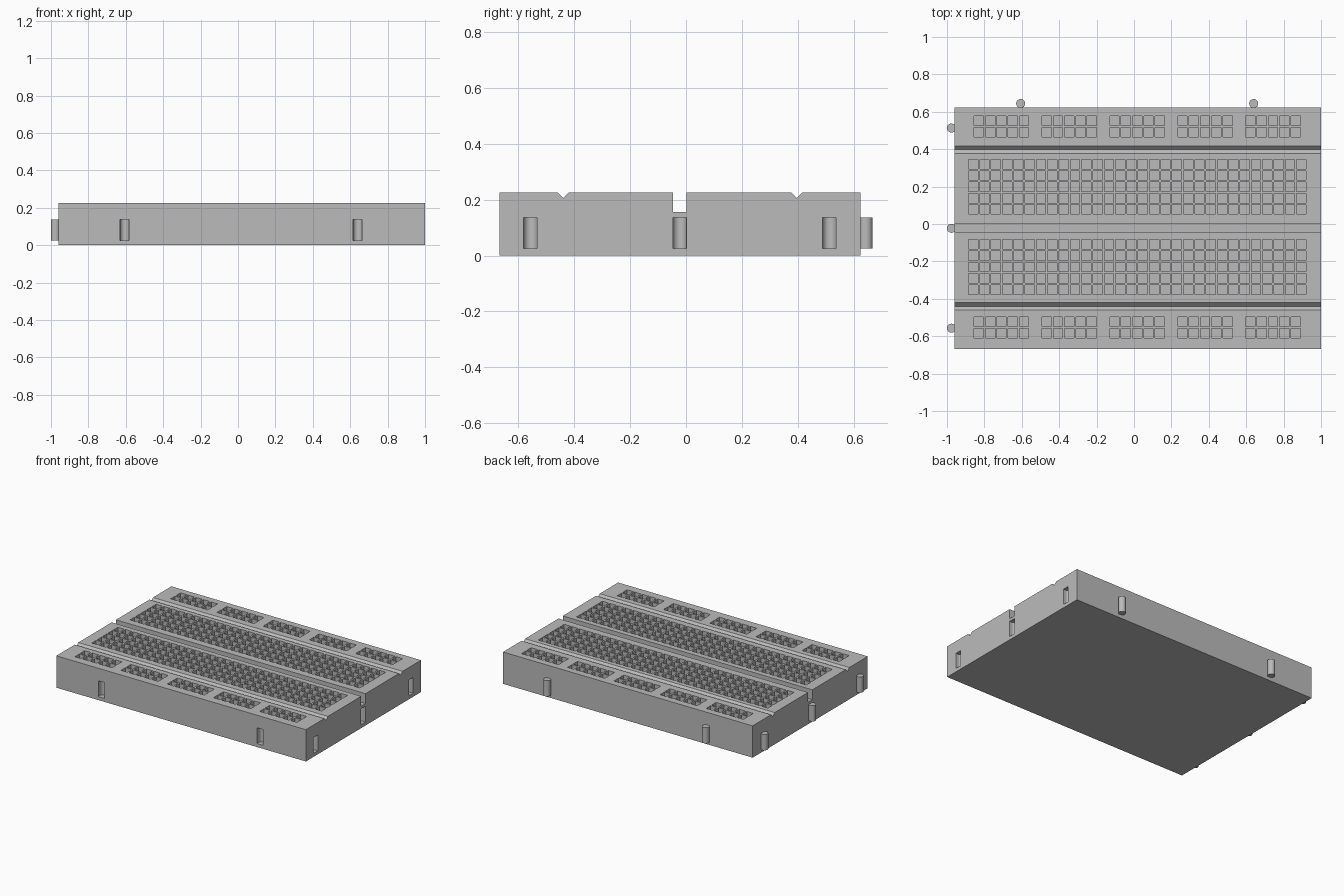
import bpy
import bmesh
from math import radians
from mathutils import Matrix, Vector

cube = bpy.data.objects.get("Cube")
if cube:
    bpy.data.objects.remove(cube, do_unlink=True)

# Main dimensions
LEFT, RIGHT, FRONT, BACK, TOP = -0.96, 1.0, -0.667, 0.624, 0.226
PITCH, HOLE, HOLE_DEPTH = 0.0605, 0.05, 0.1
PEG_R, PEG_LOW, PEG_HIGH = 0.024, 0.025, 0.137
PEG_X = (-0.606, 0.64)
PEG_Y = (-0.557, -0.023, 0.513)

grey = bpy.data.materials.new("grey plastic")
grey.use_nodes = True
grey.diffuse_color = (0.5, 0.5, 0.5, 1)
grey.node_tree.nodes["Principled BSDF"].inputs["Base Color"].default_value = (0.5, 0.5, 0.5, 1)


def make_object(name, bm):
    bmesh.ops.recalc_face_normals(bm, faces=bm.faces)
    mesh = bpy.data.meshes.new(name)
    bm.to_mesh(mesh)
    bm.free()
    mesh.materials.append(grey)
    obj = bpy.data.objects.new(name, mesh)
    bpy.context.collection.objects.link(obj)
    return obj


def add_box(bm, x0, x1, y0, y1, z0, z1):
    size = Matrix.Diagonal((x1 - x0, y1 - y0, z1 - z0, 1))
    centre = Matrix.Translation(((x0 + x1) / 2, (y0 + y1) / 2, (z0 + z1) / 2))
    bmesh.ops.create_cube(bm, size=1, matrix=centre @ size)


def add_peg(bm, x, y):
    bmesh.ops.create_cone(bm, cap_ends=True, segments=32, radius1=PEG_R, radius2=PEG_R,
                          depth=PEG_HIGH - PEG_LOW,
                          matrix=Matrix.Translation((x, y, (PEG_LOW + PEG_HIGH) / 2)))


def smooth(obj):
    bpy.ops.object.select_all(action='DESELECT')
    obj.select_set(True)
    bpy.context.view_layer.objects.active = obj
    bpy.ops.object.shade_smooth_by_angle(angle=radians(30))


def cut(target, bm):
    cutter = make_object("cutter", bm)
    cutter.hide_render = True
    mod = target.modifiers.new("cut", 'BOOLEAN')
    mod.operation, mod.solver, mod.object = 'DIFFERENCE', 'EXACT', cutter
    bpy.ops.object.select_all(action='DESELECT')
    target.select_set(True)
    bpy.context.view_layer.objects.active = target
    bpy.ops.object.modifier_apply(modifier=mod.name)
    bpy.data.objects.remove(cutter, do_unlink=True)


# Body: end profile with two V grooves and the centre channel, swept along x
def v_groove(y):
    return [(y - 0.02, TOP), (y, TOP - 0.02), (y + 0.02, TOP)]


profile = [(FRONT, 0), (FRONT, TOP), *v_groove(-0.44),
           (-0.046, TOP), (-0.046, 0.156), (0.002, 0.156), (0.002, TOP),
           *v_groove(0.397), (BACK, TOP), (BACK, 0)]
bm = bmesh.new()
end = bm.faces.new([bm.verts.new((LEFT, y, z)) for y, z in profile])
swept = bmesh.ops.extrude_face_region(bm, geom=[end])["geom"]
bmesh.ops.translate(bm, vec=Vector((RIGHT - LEFT, 0, 0)),
                    verts=[v for v in swept if isinstance(v, bmesh.types.BMVert)])
# the extrude keeps the starting face as the closed end
body = make_object("board_body", bm)

# Contact holes: two main blocks and four grouped power rows
bm = bmesh.new()


def add_hole(x, y):
    h = HOLE / 2
    add_box(bm, x - h, x + h, y - h, y + h, TOP - HOLE_DEPTH, TOP + 0.05)


for first_row in (0.078, -0.351):
    for row in range(5):
        for col in range(30):
            add_hole(-0.86 + col * PITCH, first_row + row * PITCH)
for first_row in (0.491, -0.584):
    for row in range(2):
        for col in range(29):
            if col % 6 != 5:
                add_hole(-0.83 + col * PITCH, first_row + row * PITCH)
cut(body, bm)

# Round-backed sockets on the front and +x sides
INSET = 0.02
bm = bmesh.new()
for x in PEG_X:
    add_peg(bm, x, FRONT + INSET)
for y in PEG_Y:
    add_peg(bm, RIGHT - INSET, y)
cut(body, bm)
bm = bmesh.new()
for x in PEG_X:
    add_box(bm, x - PEG_R, x + PEG_R, FRONT - 0.05, FRONT + INSET, PEG_LOW, PEG_HIGH)
for y in PEG_Y:
    add_box(bm, RIGHT - INSET, RIGHT + 0.05, y - PEG_R, y + PEG_R, PEG_LOW, PEG_HIGH)
cut(body, bm)
smooth(body)

# Matching pegs on the back and -x sides
for side, spots in (("back", [(x, BACK + INSET) for x in PEG_X]),
                    ("side", [(LEFT - 0.016, y) for y in PEG_Y])):
    for i, (x, y) in enumerate(spots):
        bm = bmesh.new()
        add_peg(bm, x, y)
        smooth(make_object(f"{side}_peg_{i + 1}", bm))
